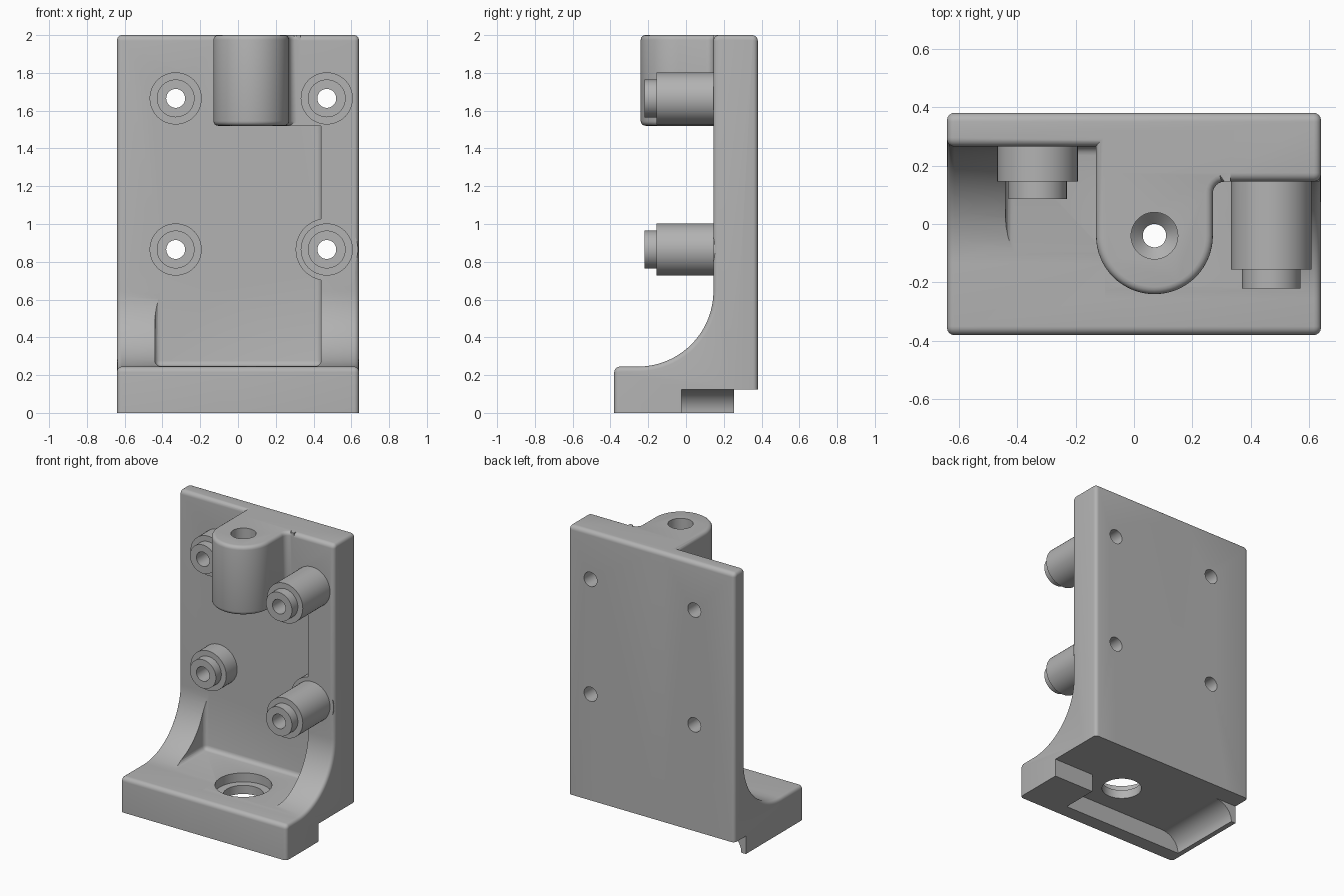
import bpy, bmesh
from math import cos, sin, radians, pi

if "Cube" in bpy.data.objects:
    bpy.data.objects.remove(bpy.data.objects["Cube"])

grey = bpy.data.materials.new("plain grey")
grey.use_nodes = True
grey.diffuse_color = (0.45, 0.45, 0.45, 1)
grey.node_tree.nodes["Principled BSDF"].inputs["Base Color"].default_value = (0.45, 0.45, 0.45, 1)


def arc(cx, cy, r, a0, a1, n=6, ry=None):
    angles = [radians(a0 + (a1 - a0) * i / n) for i in range(n + 1)]
    return [(cx + r * cos(a), cy + (ry or r) * sin(a)) for a in angles]


def finish(name, bm):
    bmesh.ops.recalc_face_normals(bm, faces=bm.faces[:])
    mesh = bpy.data.meshes.new(name)
    bm.to_mesh(mesh)
    bm.free()
    mesh.materials.append(grey)
    obj = bpy.data.objects.new(name, mesh)
    bpy.context.collection.objects.link(obj)
    return obj


def prism(name, pts, axis, lo, hi, rounded=None, size=0.025):
    """Extrude a 2D outline along an axis and round the edges picked by a rule."""
    place = {"x": lambda u, v, t: (t, u, v),
             "y": lambda u, v, t: (u, t, v),
             "z": lambda u, v, t: (u, v, t)}[axis]
    bm = bmesh.new()
    a, b = [[bm.verts.new(place(u, v, t)) for u, v in pts] for t in (lo, hi)]
    bm.faces.new(a)
    bm.faces.new(b)
    for i in range(len(pts)):
        j = (i + 1) % len(pts)
        bm.faces.new((a[i], a[j], b[j], b[i]))
    bmesh.ops.recalc_face_normals(bm, faces=bm.faces[:])
    if rounded:
        edges = [e for e in bm.edges if rounded(e.verts[0].co, e.verts[1].co)]
        bmesh.ops.bevel(bm, geom=edges, offset=size, offset_type="OFFSET",
                        segments=4, profile=0.5, affect="EDGES")
    return finish(name, bm)


def lathe(name, profile, axis, u, v, n=48):
    """Turn (radius, position) pairs around a y or z axis through u, v."""
    bm = bmesh.new()
    rings = []
    for r, t in profile:
        ring = []
        for i in range(n):
            p, q = u + r * cos(2 * pi * i / n), v + r * sin(2 * pi * i / n)
            ring.append(bm.verts.new((p, t, q) if axis == "y" else (p, q, t)))
        rings.append(ring)
    for a, b in zip(rings, rings[1:]):
        for i in range(n):
            j = (i + 1) % n
            bm.faces.new((a[i], a[j], b[j], b[i]))
    bm.faces.new(rings[0])
    bm.faces.new(rings[-1])
    return finish(name, bm)


def combine(body, other, operation):
    mod = body.modifiers.new(operation.lower(), "BOOLEAN")
    mod.operation, mod.solver, mod.object = operation, "EXACT", other
    bpy.context.view_layer.objects.active = body
    bpy.ops.object.modifier_apply(modifier=mod.name)
    bpy.data.objects.remove(other)


def side_profile(front):
    """Outline of foot, cove and upright, with the upright's face at y = front."""
    return ([(-0.38, 0), (0.255, 0), (0.255, 0.125), (0.38, 0.125)]
            + arc(0.35, 1.97, 0.03, 0, 90)
            + arc(front + 0.03, 1.97, 0.03, 90, 180)
            + arc(front - 0.4, 0.645, 0.4, 0, -90, 24)
            + arc(-0.35, 0.215, 0.03, 90, 180))


def end_rule(x):
    return lambda a, b: (abs(a.x - x) < 1e-4 and abs(b.x - x) < 1e-4
                         and max(a.z, b.z) > 0.13)


# Upright and foot: thin left part, thick right part
body = prism("mounting_bracket", side_profile(0.145), "x", -0.1, 0.64, end_rule(0.64))
left_part = prism("left_part", side_profile(0.265), "x", -0.64, 0, end_rule(-0.64))
combine(body, left_part, "UNION")

# Pocket between the side ribs
pocket = prism("pocket", [(-0.44, 0.247), (0.44, 0.247), (0.44, 1.52), (-0.44, 1.52)],
               "y", -1, 0.265, lambda a, b: max(a.y, b.y) > 0 and a.z + b.z < 3, 0.03)
combine(body, pocket, "DIFFERENCE")

# Upper round-nosed lug
outline = ([(-0.13, 0.32)] + arc(0.07, -0.04, 0.2, 180, 360, 32)
           + arc(0.31, 0.105, 0.04, 180, 90) + [(0.33, 0.145), (0.33, 0.32)])
lug = prism("lug", outline, "z", 1.52, 2,
            lambda a, b: abs(a.z - b.z) < 1e-4 and min(a.y, b.y) < 0.144)
combine(body, lug, "UNION")

# Collar and stepped standoffs
combine(body, lathe("collar", [(0.165, 0.146), (0.165, 0.3)], "y", 0.47, 0.865), "UNION")
for x, shoulder, tip in ((-0.33, 0.145, 0.085), (0.47, -0.155, -0.22)):
    for z in (0.865, 1.665):
        standoff = lathe("standoff", [(0.1, tip), (0.1, shoulder), (0.138, shoulder), (0.138, 0.32)],
                         "y", x, z)
        combine(body, standoff, "UNION")
        combine(body, lathe("bolt_hole", [(0.05, -1), (0.05, 1)], "y", x, z), "DIFFERENCE")

# Underside recess with a curved left flank, and a cut behind the right foot
flank = [(0.33, -0.1), (0.33, 0.125)] + arc(-0.47, 0, 0.135, 90, 180, 12, 0.125) + [(-0.605, -0.1)]
combine(body, prism("recess", flank, "y", -0.28, 0.5), "DIFFERENCE")
cut = [(0.3, -0.1), (1, -0.1), (1, 0.125), (0.3, 0.125)]
combine(body, prism("heel_cut", cut, "y", -0.025, 0.5), "DIFFERENCE")

# Vertical holes through lug and foot
lug_hole = [(0.04, 1.4), (0.04, 1.68), (0.08, 1.72), (0.08, 2.1)]
foot_hole = [(0.127, -0.1), (0.127, 0.185), (0.18, 0.185), (0.18, 0.4)]
for profile in (lug_hole, foot_hole):
    combine(body, lathe("vertical_hole", profile, "z", 0.07, -0.04), "DIFFERENCE")

bpy.ops.object.select_all(action="DESELECT")
body.select_set(True)
bpy.context.view_layer.objects.active = body
bpy.ops.object.shade_smooth_by_angle(angle=radians(30))
